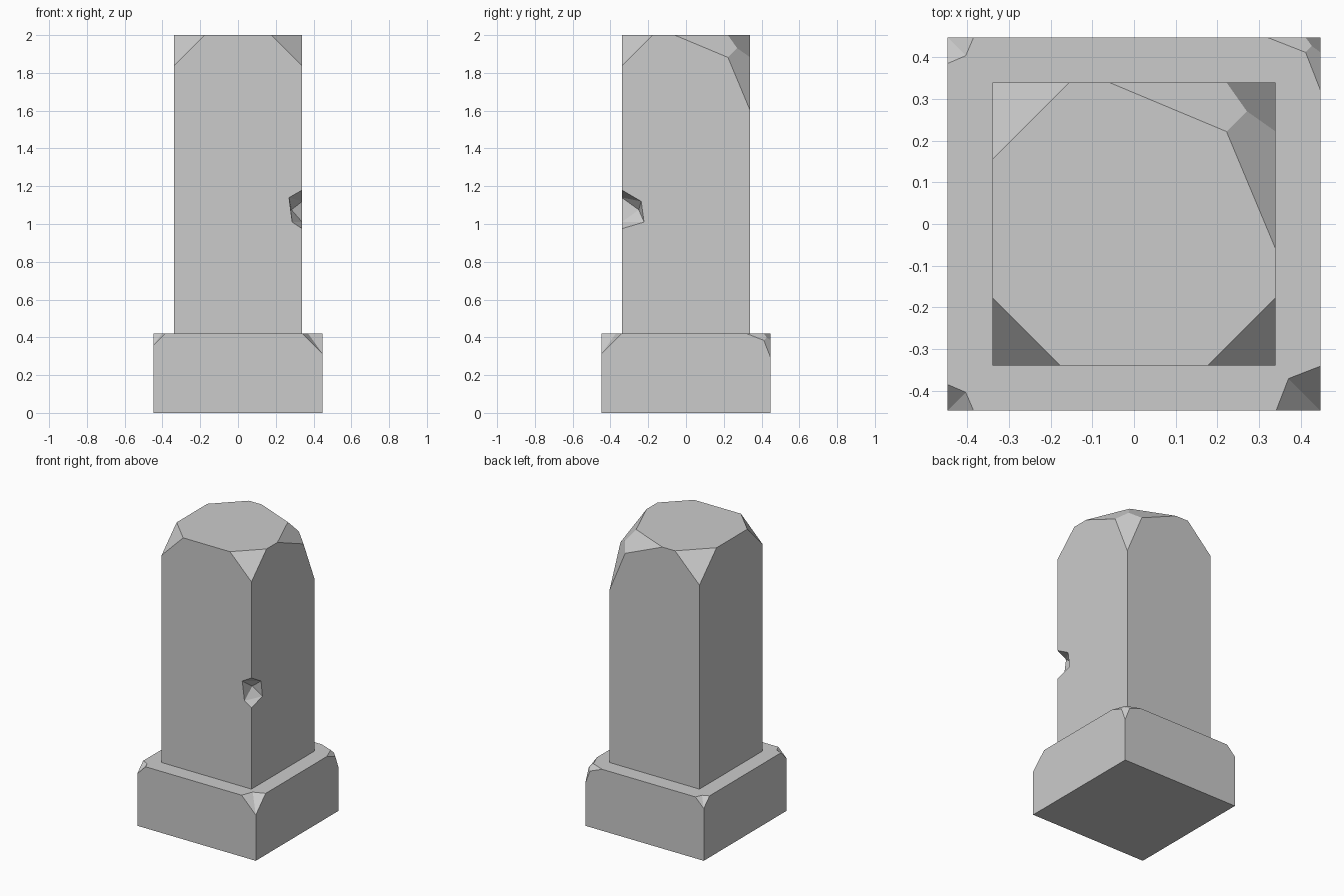
import bpy, bmesh
from mathutils import Vector

if "Cube" in bpy.data.objects:
    bpy.data.objects.remove(bpy.data.objects["Cube"])


def to_object(name, bm):
    bmesh.ops.recalc_face_normals(bm, faces=bm.faces[:])
    mesh = bpy.data.meshes.new(name)
    bm.to_mesh(mesh)
    bm.free()
    ob = bpy.data.objects.new(name, mesh)
    bpy.context.collection.objects.link(ob)
    return ob


def block(half, z0, z1):
    bm = bmesh.new()
    bmesh.ops.create_cube(bm, size=1)
    for v in bm.verts:
        v.co = Vector((v.co.x * 2 * half, v.co.y * 2 * half, z0 + (v.co.z + .5) * (z1 - z0)))
    return bm


def slice_corner(bm, corner, sx, sy, weights):
    # Keep everything where weights . (inward distance from the corner) >= 1
    n = Vector((sx * weights[0], sy * weights[1], weights[2]))
    point = corner - n / n.length_squared
    cut = bmesh.ops.bisect_plane(bm, geom=bm.verts[:] + bm.edges[:] + bm.faces[:],
                                 plane_co=point, plane_no=n, clear_outer=True)
    edges = [e for e in cut['geom_cut'] if isinstance(e, bmesh.types.BMEdge)]
    bmesh.ops.contextual_create(bm, geom=edges)


def broken_corner(bm, corner, reach, mid):
    # Three slices give a worn corner that is long along each edge
    a, b = 1 / reach, (1 - mid / reach) / mid
    for w in ((a, b, b), (b, a, b), (b, b, a)):
        slice_corner(bm, corner, 1, 1, w)


def carve(ob, points):
    bm = bmesh.new()
    for p in points:
        bm.verts.new(p)
    bmesh.ops.convex_hull(bm, input=bm.verts[:])
    cutter = to_object("chip_cutter", bm)
    cutter.hide_render = True
    mod = ob.modifiers.new("chip", 'BOOLEAN')
    mod.operation, mod.solver, mod.object = 'DIFFERENCE', 'EXACT', cutter
    bpy.context.view_layer.objects.active = ob
    bpy.ops.object.modifier_apply(modifier=mod.name)
    bpy.data.objects.remove(cutter)


# Shaft with three flat chips and one broken corner on top
S, TOP, B, STEP = .34, 2.0, .448, .42
bm = block(S, STEP, TOP)
for sx, sy, d in ((-1, -1, .163), (1, -1, .163), (-1, 1, .185)):
    slice_corner(bm, Vector((sx * S, sy * S, TOP)), sx, sy, (1 / d,) * 3)
broken_corner(bm, Vector((S, S, TOP)), .4, .118)
shaft = to_object("shaft", bm)

# Notch in the front right edge of the shaft
carve(shaft, [(S, -S, 1.18), (S, -S, .975), (.27, -S, 1.14), (.287, -S, 1.01),
              (S, -.237, 1.12), (S, -.222, 1.01), (.283, -.25, 1.075), (.45, -.45, 1.07)])

# Base block with one broken corner and three hollowed chips
bm = block(B, 0, STEP)
broken_corner(bm, Vector((B, B, STEP)), .128, .036)
base = to_object("base", bm)
for sx, sy, d, m in ((-1, -1, .063, .044), (-1, 1, .063, .044), (1, -1, .107, .077)):
    carve(base, [(sx * (B - x), sy * (B - y), STEP - z) for x, y, z in
                 ((d, 0, 0), (0, d, 0), (0, 0, d), (m, m, 0), (-.1, -.1, -.1))])
